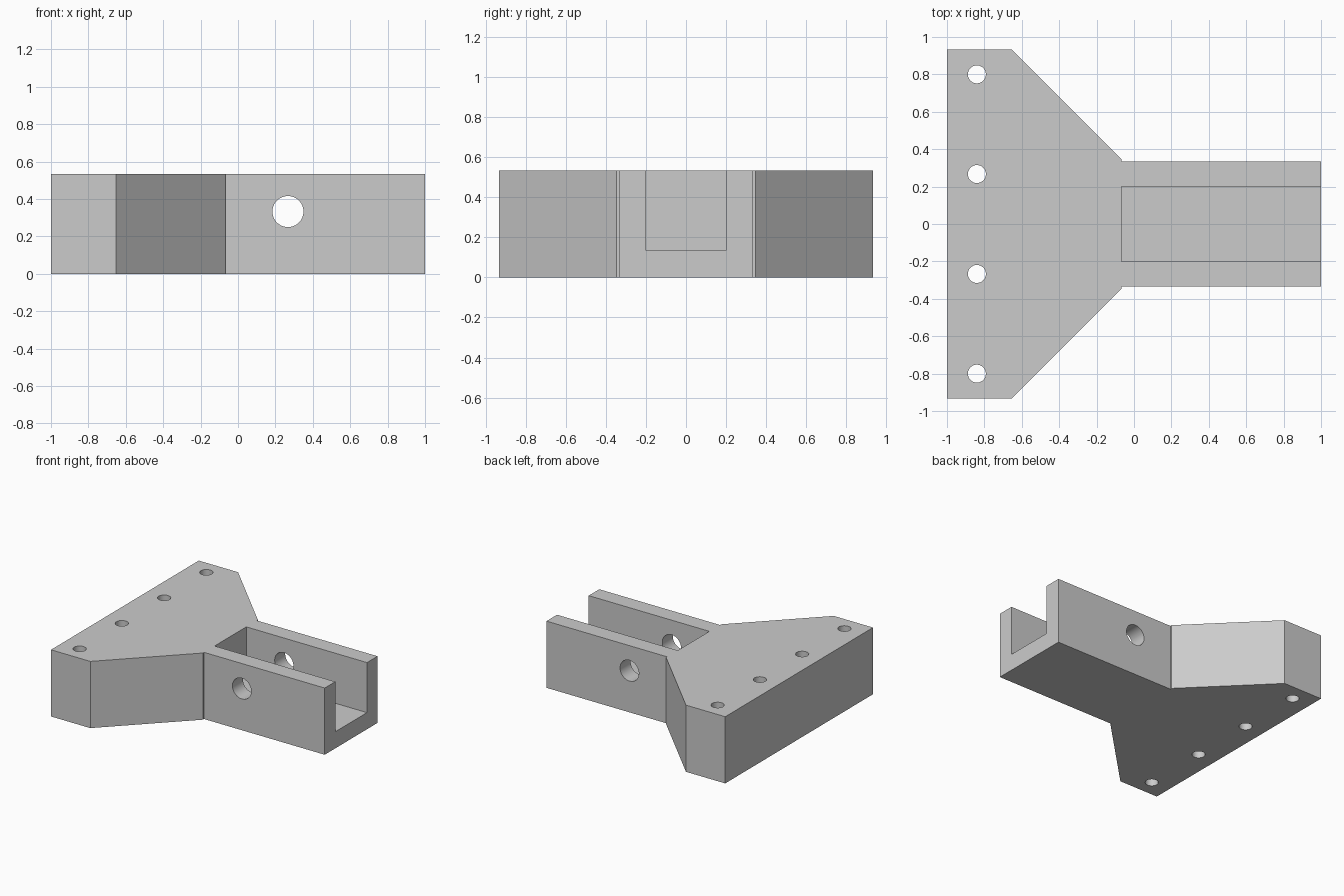
import bpy, bmesh, math
from mathutils import Matrix

if "Cube" in bpy.data.objects:
    bpy.data.objects.remove(bpy.data.objects["Cube"])

HEIGHT = 0.533

grey = bpy.data.materials.new("plain grey")
grey.diffuse_color = (0.6, 0.6, 0.6, 1)
grey.use_nodes = True
grey.node_tree.nodes["Principled BSDF"].inputs["Base Color"].default_value = grey.diffuse_color


def make_object(name, bm):
    bmesh.ops.recalc_face_normals(bm, faces=bm.faces)
    mesh = bpy.data.meshes.new(name)
    bm.to_mesh(mesh)
    bm.free()
    mesh.materials.append(grey)
    ob = bpy.data.objects.new(name, mesh)
    bpy.context.collection.objects.link(ob)
    return ob


def prism(name, outline, z0, z1):
    bm = bmesh.new()
    face = bm.faces.new([bm.verts.new((x, y, z0)) for x, y in outline])
    top = bmesh.ops.extrude_face_region(bm, geom=[face])["geom"]
    verts = [g for g in top if isinstance(g, bmesh.types.BMVert)]
    bmesh.ops.translate(bm, verts=verts, vec=(0, 0, z1 - z0))
    return make_object(name, bm)


def drill(name, location, radius, depth, axis=None):
    bm = bmesh.new()
    turn = Matrix.Rotation(math.pi / 2, 4, axis) if axis else Matrix()
    bmesh.ops.create_cone(bm, cap_ends=True, segments=64, radius1=radius,
                          radius2=radius, depth=depth,
                          matrix=Matrix.Translation(location) @ turn)
    return make_object(name, bm)


# Bracket body: flared mounting plate running into a straight arm
half = [(-1, 0.933), (-0.653, 0.933), (-0.067, 0.347), (-0.067, 0.333), (1, 0.333)]
outline = half + [(x, -y) for x, y in reversed(half)]
body = prism("bracket_body", outline, 0, HEIGHT)

# Cutters: open slot in the arm, cross pin hole, four screw holes
cutters = [
    prism("slot_cutter", [(-0.067, -0.2), (1.2, -0.2), (1.2, 0.2), (-0.067, 0.2)],
          0.133, 0.8),
    drill("pin_hole_cutter", (0.267, 0, 0.333), 0.083, 1, "X"),
]
for y in (-0.8, -0.267, 0.267, 0.8):
    cutters.append(drill("screw_hole_cutter", (-0.84, y, HEIGHT / 2), 0.048, 1))

for cutter in cutters:
    cutter.hide_render = True
    mod = body.modifiers.new(cutter.name, 'BOOLEAN')
    mod.operation = 'DIFFERENCE'
    mod.solver = 'EXACT'
    mod.object = cutter

# Bake the cuts, then drop the cutters
depsgraph = bpy.context.evaluated_depsgraph_get()
cut_mesh = bpy.data.meshes.new_from_object(body.evaluated_get(depsgraph))
body.modifiers.clear()
body.data = cut_mesh
for cutter in cutters:
    bpy.data.objects.remove(cutter)

# Smooth hole walls, sharp edges elsewhere
bpy.ops.object.select_all(action='DESELECT')
body.select_set(True)
bpy.context.view_layer.objects.active = body
bpy.ops.object.shade_smooth_by_angle(angle=math.radians(30))
